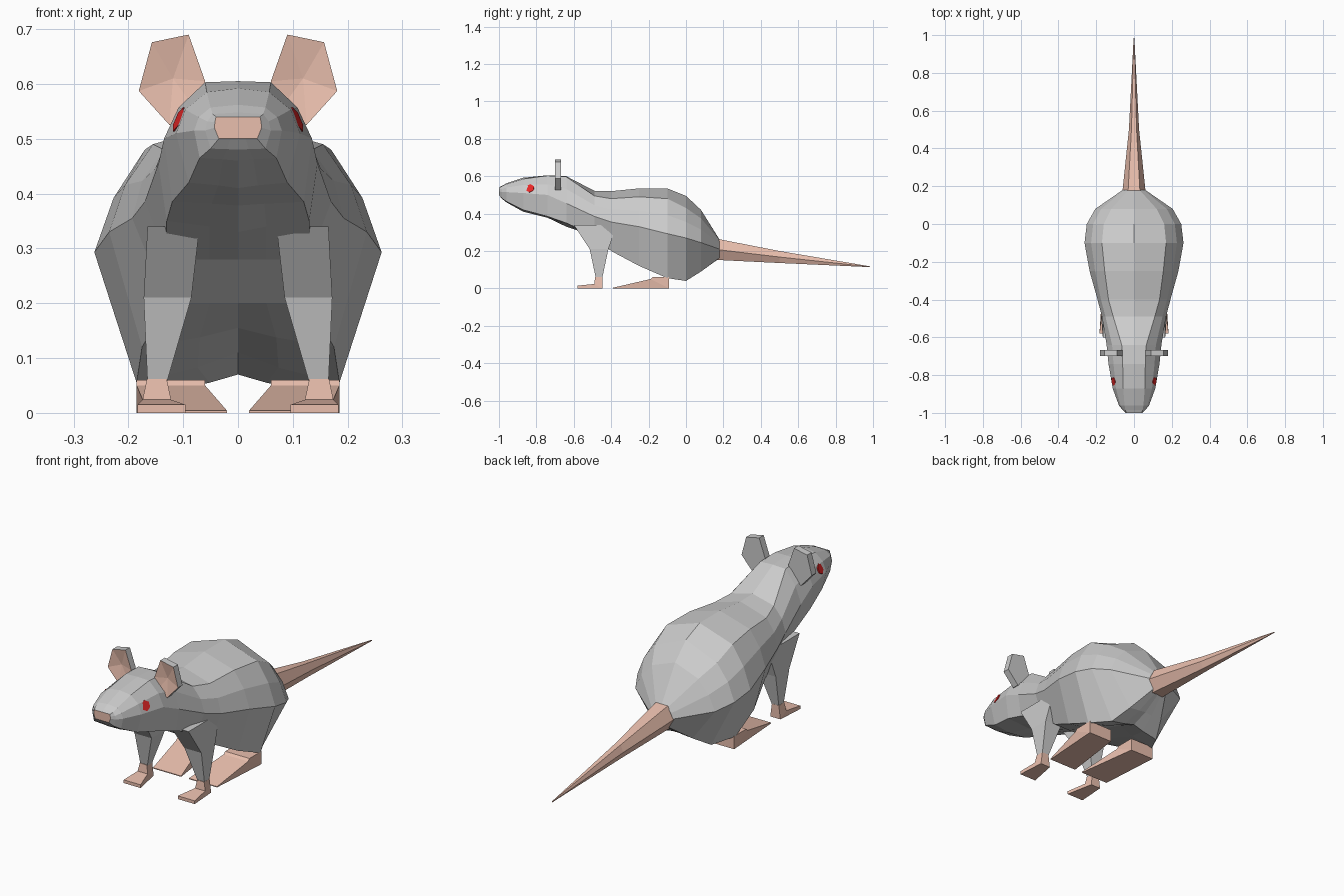
import bpy, bmesh, math
from mathutils import Vector

if "Cube" in bpy.data.objects:
    bpy.data.objects.remove(bpy.data.objects["Cube"])


def material(name, color):
    m = bpy.data.materials.new(name)
    m.diffuse_color = color
    m.use_nodes = True
    m.node_tree.nodes["Principled BSDF"].inputs["Base Color"].default_value = m.diffuse_color
    return m


grey = material("grey_fur", (0.6, 0.6, 0.6, 1))
pink = material("pink_skin", (0.82, 0.52, 0.42, 1))
red = material("red_eye", (0.8, 0.02, 0.02, 1))


def finish(name, bm, mats):
    bmesh.ops.recalc_face_normals(bm, faces=bm.faces)
    me = bpy.data.meshes.new(name)
    bm.to_mesh(me)
    bm.free()
    ob = bpy.data.objects.new(name, me)
    for m in mats:
        me.materials.append(m)
    bpy.context.collection.objects.link(ob)
    return ob


def loft(rings):
    """Skin a list of equal-length rings; returns bmesh, start cap, end cap."""
    bm = bmesh.new()
    vs = [[bm.verts.new(p) for p in r] for r in rings]
    n = len(vs[0])
    for r, s in zip(vs, vs[1:]):
        for i in range(n):
            j = (i + 1) % n
            bm.faces.new((r[i], r[j], s[j], s[i]))
    return bm, bm.faces.new(vs[0]), bm.faces.new(vs[-1])


# Body stations: y, top z, ridge x/z, widest x/z, lower edge x/z, belly z
stations = [
    (-1.00, .54, .04, .54, .043, .52, .035, .50, .50),
    (-.985, .548, .046, .545, .06, .515, .05, .482, .48),
    (-.96, .562, .05, .557, .08, .515, .07, .465, .46),
    (-.87, .592, .057, .585, .113, .51, .09, .42, .41),
    (-.74, .605, .06, .603, .135, .50, .12, .385, .378),
    (-.64, .60, .065, .597, .145, .455, .13, .35, .33),
    (-.49, .522, .11, .495, .17, .385, .13, .28, .28),
    (-.40, .52, .135, .48, .193, .355, .13, .20, .20),
    (-.25, .535, .155, .49, .235, .33, .175, .12, .155),
    (-.10, .535, .17, .48, .262, .293, .185, .055, .11),
    (0.00, .495, .16, .43, .25, .27, .13, .04, .07),
    (.08, .42, .12, .375, .205, .245, .09, .09, .10),
    (.18, .26, .03, .255, .06, .21, .035, .165, .16),
]


def body_ring(y, zt, a, za, w, zw, c, zc, zb):
    bulge = min(.011, .22 * (w - a))
    half = [(a, za), ((a + w) / 2 + bulge, (za + zw) / 2 + bulge / 2),
            (w, zw), (c, zc), (.4 * c, (zc + zb) / 2)]
    right = [(x, y, z) for x, z in half]
    left = [(-x, y, z) for x, z in reversed(half)]
    return [(0, y, zt)] + right + [(0, y, zb)] + left


# Body with the pink nose patch as its front cap
bm, nose, _ = loft([body_ring(*s) for s in stations])
nose.material_index = 1
finish("body", bm, [grey, pink])

# Six-sided tapered tail: y, z, half width, half height
tail = []
for y, z, w, h in [(.165, .208, .062, .055), (.5, .168, .027, .032), (.985, .116, .002, .002)]:
    tail.append([(w * math.cos(k * math.pi / 3), y + (.015 * math.sin(k * math.pi / 3) if y < .2 else 0),
                  z + h * math.sin(k * math.pi / 3) / .866) for k in range(6)])
finish("tail", loft(tail)[0], [pink])


def quad(s, x0, x1, front, back):
    """Four-cornered section between a front and a back (y, z) point."""
    return [(s * x0, *front), (s * x1, *front), (s * x1, *back), (s * x0, *back)]


front_leg = [(.07, .165, (-.60, .34), (-.37, .34)),
             (.085, .172, (-.515, .21), (-.415, .21)),
             (.13, .165, (-.482, .055), (-.448, .055))]
front_foot = [(.13, .166, (-.486, .062), (-.446, .062)),
              (.122, .174, (-.49, .024), (-.446, 0)),
              (.096, .183, (-.58, .015), (-.58, 0))]
hind_foot = [(.06, .185, (-.18, .06), (-.09, .06)),
             (.06, .185, (-.19, .05), (-.09, 0)),
             (.02, .165, (-.39, .004), (-.39, 0))]
ear_outline = [(.06, .605), (.09, .69), (.157, .676), (.181, .587), (.125, .525), (.075, .55)]

for side, s in (("right", 1), ("left", -1)):
    # Legs and feet
    for name, secs, mat in (("front_leg", front_leg, grey), ("front_foot", front_foot, pink),
                            ("hind_foot", hind_foot, pink)):
        finish(f"{name}_{side}", loft([quad(s, *q) for q in secs])[0], [mat])

    # Ear: thin plate with a dished pink front
    plates = [[(s * x, y, z) for x, z in ear_outline] for y in (-.70, -.667)]
    bm, front, back = loft(plates)
    front.material_index = 1
    bm.normal_update()
    poked = bmesh.ops.poke(bm, faces=[front])
    poked["verts"][0].co.y += .014
    finish(f"ear_{side}", bm, [grey, pink])

    # Eye: flat hexagon lying on the cheek
    bm = bmesh.new()
    bmesh.ops.create_cone(bm, cap_ends=True, segments=6, radius1=.024, radius2=.024, depth=.014)
    eye = finish(f"eye_{side}", bm, [red])
    eye.location = (s * .103, -.833, .533)
    eye.rotation_euler = Vector((s * .9, -.22, .4)).to_track_quat('Z', 'Y').to_euler()
